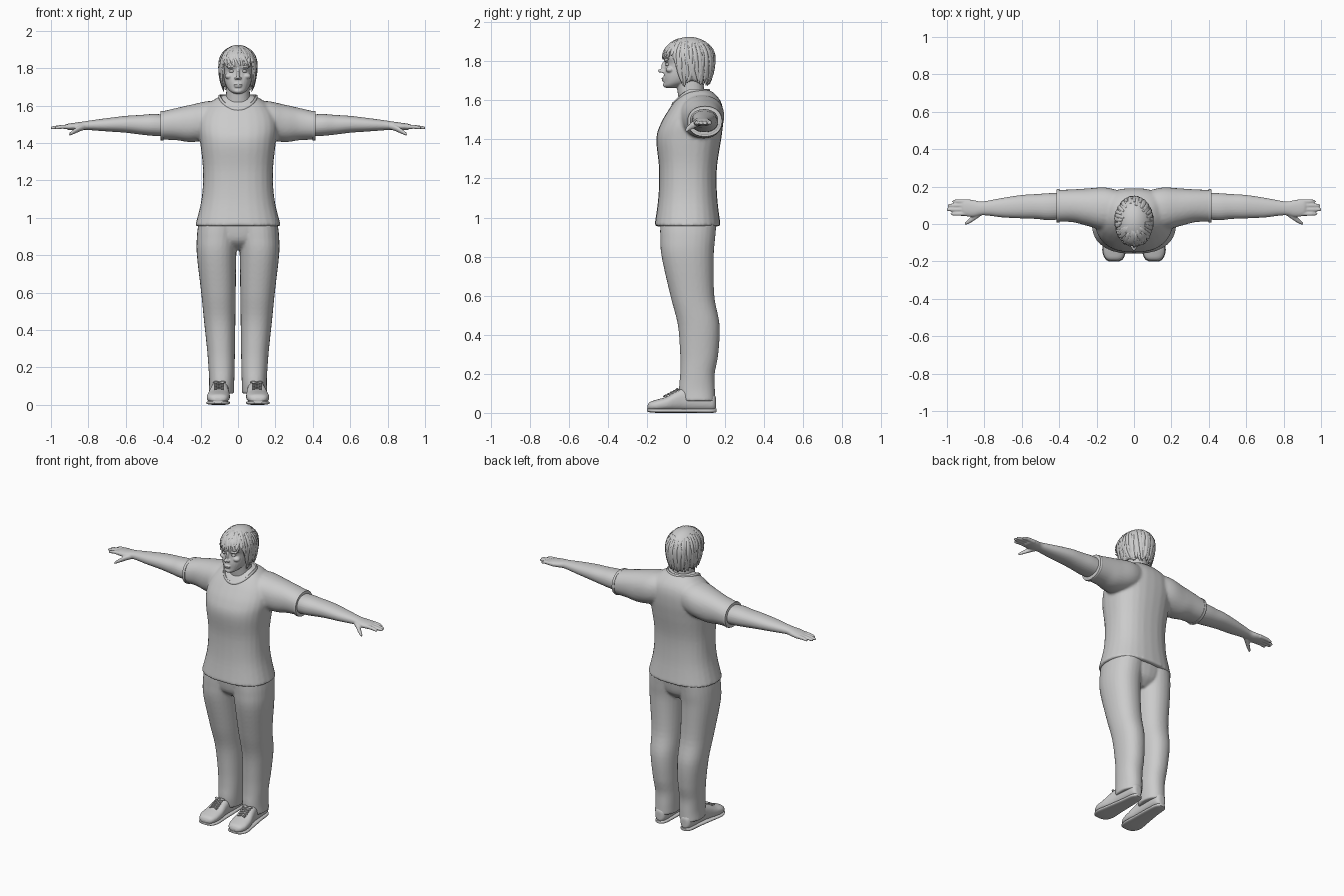
import bpy, bmesh, random
from math import sin, cos, pi, sqrt, radians
from mathutils import Vector, Matrix

cube = bpy.data.objects.get("Cube")
if cube:
    bpy.data.objects.remove(cube)

clay = bpy.data.materials.new("light grey")
clay.use_nodes = True
GREY = (0.6, 0.6, 0.6, 1)
clay.diffuse_color = GREY
clay.node_tree.nodes["Principled BSDF"].inputs["Base Color"].default_value = GREY


def power(v, p):
    return (1 if v >= 0 else -1) * abs(v) ** (2 / p)


def ring(centre, u, v, seg=28, p=2.2):
    """Rounded cross-section spanned by the half-axes u and v."""
    angles = [2 * pi * i / seg for i in range(seg)]
    return [centre + u * power(cos(a), p) + v * power(sin(a), p) for a in angles]


def skin(bm, rings, closed=False):
    """Join cross-sections into a tube, capped unless closed."""
    loops = [[bm.verts.new(c) for c in r] for r in rings]
    n = len(loops[0])
    pairs = list(zip(loops, loops[1:])) + ([(loops[-1], loops[0])] if closed else [])
    for a, b in pairs:
        for i in range(n):
            j = (i + 1) % n
            bm.faces.new((a[i], a[j], b[j], b[i]))
    if not closed:
        bm.faces.new(loops[0])
        bm.faces.new(loops[-1])


def smooth_rows(rows, steps=5):
    """Catmull-Rom interpolation between the given rows."""
    rows = [Vector(r) for r in rows]
    out = []
    for i in range(len(rows) - 1):
        a, b, c, d = rows[max(i - 1, 0)], rows[i], rows[i + 1], rows[min(i + 2, len(rows) - 1)]
        for k in range(steps):
            t = k / steps
            out.append(b + (c - a) * t / 2 + (a - b * 2.5 + c * 2 - d / 2) * t * t
                       + (b * 1.5 - a / 2 - c * 1.5 + d / 2) * t ** 3)
    return out + [rows[-1]]


def loft(bm, rows, axis, side=1, p=2.2):
    """Rows are (position, low, high, low, high) across the other two axes."""
    k = "xyz".index(axis)
    m, n = [i for i in range(3) if i != k]
    rings = []
    for t, a0, a1, b0, b1 in smooth_rows(rows):
        c, u, v = Vector(), Vector(), Vector()
        c[k], c[m], c[n] = t, (a0 + a1) / 2, (b0 + b1) / 2
        u[m], v[n] = (a1 - a0) / 2, (b1 - b0) / 2
        c.x, u.x, v.x = c.x * side, u.x * side, v.x * side
        rings.append(ring(c, u, v, p=p))
    skin(bm, rings)


def trunk(bm, rows, p=2.2):
    """Rows are (height, half width, front, back)."""
    loft(bm, [(z, -w, w, f, b) for z, w, f, b in rows], "z", p=p)


def ball(bm, loc, radii):
    bmesh.ops.create_uvsphere(bm, u_segments=20, v_segments=12, radius=1,
                              matrix=Matrix.Translation(loc) @ Matrix.Diagonal((*radii, 1)))


def finish(bm, name, voxel=0, iterations=3):
    bmesh.ops.recalc_face_normals(bm, faces=bm.faces)
    mesh = bpy.data.meshes.new(name)
    bm.to_mesh(mesh)
    bm.free()
    mesh.materials.append(clay)
    obj = bpy.data.objects.new(name, mesh)
    bpy.context.collection.objects.link(obj)
    for poly in mesh.polygons:
        poly.use_smooth = True
    if voxel:
        fuse = obj.modifiers.new("fuse", "REMESH")
        fuse.mode, fuse.voxel_size, fuse.use_smooth_shade = "VOXEL", voxel, True
        relax = obj.modifiers.new("relax", "SMOOTH")
        relax.factor, relax.iterations = 0.5, iterations
    else:
        bpy.ops.object.select_all(action="DESELECT")
        obj.select_set(True)
        bpy.context.view_layer.objects.active = obj
        bpy.ops.object.shade_smooth_by_angle(angle=radians(50))
    return obj


# Shirt: trunk fused with two short sleeves
bm = bmesh.new()
trunk(bm, [(.955, .23, -.162, .178), (1.1, .195, -.142, .16), (1.25, .187, -.138, .158),
           (1.4, .202, -.152, .18), (1.48, .212, -.13, .19), (1.55, .2, -.09, .19),
           (1.6, .165, -.055, .175), (1.64, .115, -.02, .14), (1.655, .08, .0, .11)], p=2.4)
for s in (1, -1):
    loft(bm, [(.05, .02, .17, 1.46, 1.62), (.15, -.03, .195, 1.42, 1.625), (.25, -.01, .19, 1.405, 1.605),
              (.33, .01, .185, 1.415, 1.587), (.415, .012, .182, 1.418, 1.567)], "x", s)
finish(bm, "shirt", .009)

# Collar band, dipping at the front
bm = bmesh.new()
rings = []
for i in range(40):
    a = 2 * pi * i / 40
    out = Vector((sin(a), -cos(a), 0))
    drop = .07 * max(cos(a), 0) ** 1.4
    centre = Vector((.098 * sin(a), .025 - .092 * cos(a), 1.648 - drop))
    rings.append(ring(centre, out * .007, Vector((0, 0, .011)), seg=8))
skin(bm, rings, closed=True)
finish(bm, "collar")

# Trousers: pelvis fused with two legs
bm = bmesh.new()
trunk(bm, [(.83, .05, -.06, .09), (.88, .15, -.115, .138), (.97, .2, -.13, .155)])
for s in (1, -1):
    loft(bm, [(.06, .022, .158, -.03, .15), (.12, .02, .154, -.036, .148), (.2, .018, .158, -.03, .147),
              (.3, .016, .166, -.03, .165), (.45, .014, .182, -.042, .172), (.6, .012, .197, -.08, .145),
              (.8, .009, .22, -.125, .142), (.9, .0, .22, -.132, .15), (.97, -.01, .212, -.132, .156)], "z", s)
finish(bm, "trousers", .008)

for s, label in ((1, "left"), (-1, "right")):
    # Arm, palm, fingers and thumb
    bm = bmesh.new()
    loft(bm, [(.36, .03, .165, 1.435, 1.55), (.45, .02, .165, 1.438, 1.555), (.52, .027, .16, 1.445, 1.55),
              (.6, .03, .155, 1.455, 1.545), (.7, .035, .14, 1.462, 1.533), (.78, .045, .125, 1.468, 1.522),
              (.82, .046, .12, 1.47, 1.516), (.86, .038, .128, 1.468, 1.51), (.905, .043, .132, 1.47, 1.504),
              (.92, .055, .122, 1.476, 1.499)], "x", s)
    for y, tip in ((.054, .978), (.077, 1), (.099, .995), (.121, .97)):
        loft(bm, [(.88, y - .011, y + .011, 1.474, 1.5), (.94, y - .01, y + .01, 1.476, 1.497),
                  (tip - .01, y - .009, y + .009, 1.473, 1.49), (tip + .003, y - .003, y + .003, 1.477, 1.484)], "x", s)
    loft(bm, [(.81, .05, .08, 1.475, 1.505), (.845, .025, .065, 1.462, 1.495),
              (.88, .003, .03, 1.447, 1.472), (.903, -.006, .01, 1.438, 1.453)], "x", s)
    finish(bm, label + "_arm", .0045, 3)

    # Cuff band at the sleeve end
    bm = bmesh.new()
    loft(bm, [(.397, .008, .186, 1.414, 1.572), (.405, .007, .187, 1.413, 1.572),
              (.414, .009, .184, 1.415, 1.57)], "x", s)
    finish(bm, label + "_cuff")

    # Shoe upper
    bm = bmesh.new()
    loft(bm, [(-.198, .085, .13, .018, .038), (-.185, .06, .152, .012, .056), (-.15, .046, .167, .01, .068),
              (-.1, .043, .164, .01, .083), (-.05, .048, .152, .01, .112), (.0, .05, .142, .01, .13),
              (.1, .05, .134, .01, .12), (.14, .058, .126, .012, .1), (.153, .075, .11, .02, .08)], "y", s, 2.5)
    finish(bm, label + "_shoe", .006)

    # Sole
    bm = bmesh.new()
    loft(bm, [(-.2, .08, .134, .008, .022), (-.185, .057, .155, .003, .022), (-.14, .043, .17, 0, .022),
              (-.06, .046, .158, 0, .022), (.05, .049, .14, 0, .022), (.13, .055, .13, 0, .022),
              (.156, .075, .11, .004, .022)], "y", s, 3)
    finish(bm, label + "_sole")

    # Laces and bow
    bm = bmesh.new()
    for i in range(5):
        y, z = -.105 + .015 * i, .084 + .008 * i
        for d in (-.008, .008):
            a, b = Vector((s * .078, y - d, z)), Vector((s * .126, y + d, z))
            u, v = Vector((0, .004, 0)), Vector((0, 0, .004))
            mid = (a + b) / 2 + v * 1.5
            skin(bm, [ring(c, u, v, 8) for c in (a, mid, b)])
    for d in (-1, 1):
        ball(bm, (s * .1 + d * .018, -.045, .121), (.018, .008, .006))
    finish(bm, label + "_laces")

    # Eye
    bm = bmesh.new()
    ball(bm, (s * .033, -.092, 1.784), (.015, .014, .009))
    finish(bm, label + "_eye")

# Head, neck and facial features
bm = bmesh.new()
trunk(bm, [(1.54, .085, -.03, .11), (1.62, .067, -.04, .095), (1.7, .062, -.05, .09), (1.75, .06, -.05, .09)])
trunk(bm, [(1.664, .022, -.103, -.05), (1.675, .04, -.113, -.02), (1.695, .058, -.113, .03),
           (1.73, .072, -.114, .08), (1.785, .08, -.106, .11), (1.82, .085, -.116, .12),
           (1.87, .083, -.105, .12), (1.905, .055, -.06, .09)])
ball(bm, (0, -.108, 1.772), (.009, .018, .03))
ball(bm, (0, -.127, 1.751), (.012, .017, .01))
ball(bm, (0, -.116, 1.712), (.024, .01, .005))
ball(bm, (0, -.113, 1.702), (.02, .011, .006))
ball(bm, (0, -.104, 1.678), (.022, .014, .013))
for s in (1, -1):
    ball(bm, (s * .012, -.118, 1.747), (.008, .011, .008))
    ball(bm, (s * .034, -.1, 1.804), (.028, .013, .007))
    ball(bm, (s * .046, -.082, 1.757), (.024, .022, .016))
    ball(bm, (s * .086, .015, 1.77), (.012, .022, .034))
finish(bm, "head", .004, 2)


# Hair: a shell from crown to hairline with tapered locks over it
def hair_point(az, t, lift=1.0):
    blend = min(max((cos(az) - .3) / .35, 0), 1)
    low = 1.7 + .13 * blend
    z = 1.925 - (1.925 - low) * (1 - cos(min(t, 1) * pi / 2)) - max(t - 1, 0) * .2
    h = (z - 1.82) / .105
    r = sqrt(max(1 - h * h, 0)) if h > 0 else 1 - .13 * h * h
    return Vector((.1 * r * lift * sin(az), .016 - .13 * r * lift * cos(az), z + (lift - 1) * .1))


bm = bmesh.new()
grid = [[bm.verts.new(hair_point(2 * pi * i / 40, k / 14)) for i in range(40)] for k in range(15)]
for a, b in zip(grid, grid[1:]):
    for i in range(40):
        j = (i + 1) % 40
        bm.faces.new((a[i], a[j], b[j], b[i]))
bmesh.ops.remove_doubles(bm, verts=bm.verts, dist=.0005)
shell = finish(bm, "hair_shell")
thick = shell.modifiers.new("thickness", "SOLIDIFY")
thick.thickness = .015

random.seed(4)
bm = bmesh.new()
LOCKS = 90
for n in range(LOCKS):
    az = 2 * pi * n / LOCKS + random.uniform(-.05, .05)
    start, end = random.uniform(.25, .7), random.uniform(.98, 1.15)
    drift, flare = random.uniform(-.35, .35), random.uniform(.0, .09)
    rings = []
    for k in range(8):
        f = k / 7
        a = az + drift * f * f
        c = hair_point(a, start + (end - start) * f, 1 + flare * f ** 3)
        size = sin(pi * (.08 + .88 * f)) ** .6
        u, v = Vector((cos(a), sin(a), 0)), Vector((sin(a), -cos(a), .3))
        rings.append(ring(c, u * .012 * size, v * .0055 * size, 8, 2))
    skin(bm, rings)
finish(bm, "hair_locks")
